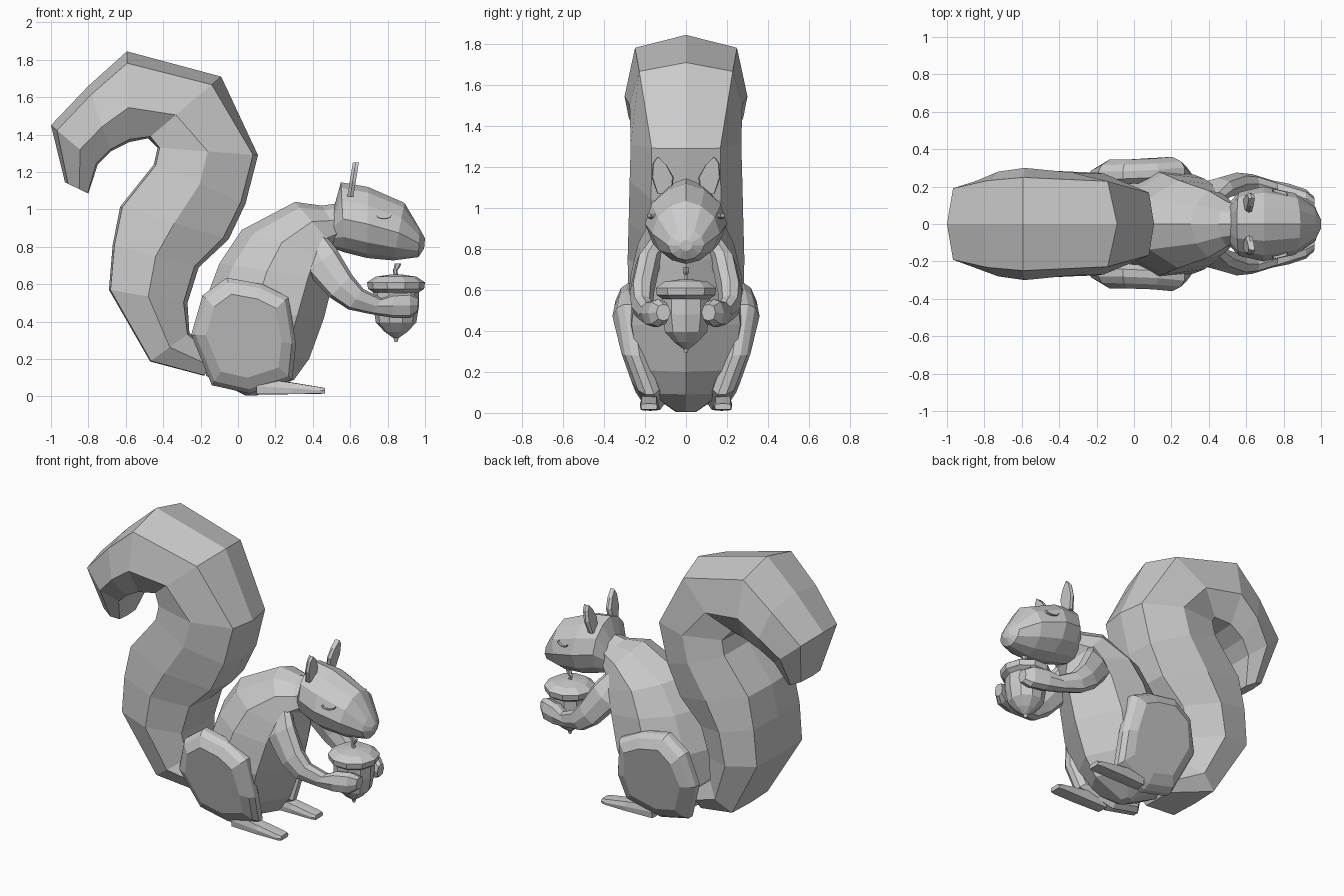
import bpy, bmesh, math

def finish(name, bm):
    bmesh.ops.remove_doubles(bm, verts=bm.verts[:], dist=0.0005)
    bmesh.ops.recalc_face_normals(bm, faces=bm.faces[:])
    me = bpy.data.meshes.new(name)
    bm.to_mesh(me)
    bm.free()
    ob = bpy.data.objects.new(name, me)
    bpy.context.collection.objects.link(ob)
    return ob

def skin(name, rings):
    """Join closed rings of points with quads and cap both ends."""
    bm = bmesh.new()
    vs = [[bm.verts.new(p) for p in r] for r in rings]
    n = len(vs[0])
    for a, b in zip(vs, vs[1:]):
        for i in range(n):
            j = (i + 1) % n
            bm.faces.new((a[i], a[j], b[j], b[i]))
    bm.faces.new(vs[0])
    bm.faces.new(vs[-1][::-1])
    return finish(name, bm)

def loft(name, rings, profile, side=1, later=None, switch=99):
    """Ring = (ax, az, bx, bz, half width, y centre); profile = (t from a to b, width).
    From ring number 'switch' on the profile 'later' is used."""
    out = []
    for k, (ax, az, bx, bz, hw, yc) in enumerate(rings):
        p = later if k >= switch else profile
        out.append([(ax + (bx - ax) * t, side * (yc + w * hw), az + (bz - az) * t)
                    for t, w in p + [(t, -w) for t, w in p[-2:0:-1]]])
    return skin(name, out)

def lerp(table, z):
    for (z0, y0), (z1, y1) in zip(table, table[1:]):
        if z <= z1:
            return y0 + (y1 - y0) * (z - z0) / (z1 - z0)
    return table[-1][1]

# Bushy tail: outer edge, inner edge, half width
loft("tail", [
    (-.12, .22, -.18, .11, .12, 0),
    (-.26, .34, -.47, .187, .22, 0),
    (-.27, .50, -.69, .57, .28, 0),
    (-.21, .69, -.67, .81, .285, 0),
    (-.05, .84, -.63, 1.015, .28, 0),
    (.04, 1.03, -.45, 1.24, .275, 0),
    (.107, 1.29, -.43, 1.33, .27, 0),
    (-.09, 1.71, -.48, 1.38, .275, 0),
    (-.594, 1.845, -.58, 1.36, .30, 0),
    (-.80, 1.66, -.68, 1.31, .28, 0),
    (-1.0, 1.45, -.75, 1.24, .23, 0),
    (-.925, 1.145, -.80, 1.085, .12, 0),
], [(0, 0), (.05, .62), (.5, 1), (.98, .84), (1, 0)],
    later=[(0, 0), (.13, .83), (.62, 1), (.97, .7), (1, 0)], switch=7)

# Body: back edge, front edge, half width
loft("body", [
    (.04, .005, .10, .005, .05, 0),
    (-.17, .11, .30, .09, .19, 0),
    (-.20, .24, .38, .20, .255, 0),
    (-.19, .47, .46, .42, .295, 0),
    (-.10, .71, .51, .62, .27, 0),
    (.02, .89, .53, .73, .235, 0),
    (.305, 1.04, .52, .79, .18, 0),
    (.45, 1.02, .56, .83, .12, 0),
    (.58, 1.04, .62, .86, .09, 0),
], [(0, 0), (.12, .58), (.42, 1), (.78, .9), (1, 0)])

# Head: top edge, bottom edge, half width
loft("head", [
    (.51, 1.0, .485, .80, .10, 0),
    (.55, 1.145, .57, .77, .17, 0),
    (.695, 1.12, .69, .74, .20, 0),
    (.89, 1.035, .83, .727, .165, 0),
    (.97, .90, .965, .745, .09, 0),
    (1.0, .845, .995, .79, .03, 0),
], [(0, 0), (.08, .45), (.26, .84), (.52, 1), (.78, .8), (.94, .42), (1, 0)])

box = [(0, 0), (.1, .7), (.5, 1), (.9, .7), (1, 0)]
thigh_outline = [(-.06, .635), (.13, .60), (.27, .53), (.31, .28), (.29, .09),
                 (.06, .015), (-.14, .06), (-.25, .33), (-.19, .54)]
thigh_y = [(0, .205), (.2, .285), (.44, .365), (.65, .325)]

for s, tag in ((1, "left"), (-1, "right")):
    # Arm and paw
    loft("arm_" + tag, [
        (.46, .87, .36, .76, .05, .13),
        (.53, .785, .36, .67, .06, .185),
        (.61, .65, .49, .53, .06, .215),
        (.67, .575, .59, .465, .052, .215),
        (.77, .525, .71, .44, .048, .185),
        (.83, .55, .83, .42, .055, .16),
        (.92, .555, .92, .42, .05, .135),
        (.965, .53, .96, .45, .035, .11),
    ], box, s)

    # Flattened thigh leaning inward towards the foot
    rings = []
    for scale, inset in ((.9, .12), (1, .085), (1, .045), (.92, .015), (.72, 0)):
        ring = []
        for x, z in thigh_outline:
            px, pz = .03 + (x - .03) * scale, .32 + (z - .32) * scale
            ring.append((px, s * (lerp(thigh_y, pz) - inset - .15 * max(0, -.05 - px)), pz))
        rings.append(ring)
    skin("thigh_" + tag, rings)

    # Foot
    loft("foot_" + tag, [
        (.10, .10, .10, .01, .04, .175),
        (.29, .075, .29, .012, .045, .18),
        (.44, .05, .44, .014, .045, .18),
        (.465, .045, .465, .016, .04, .18),
    ], [(0, 0), (.03, .8), (.5, 1), (.97, .9), (1, 0)], s)

    # Ear: leaf-shaped plate
    leaf = [(.07, 1.07), (.06, 1.15), (.095, 1.21), (.14, 1.25), (.162, 1.22),
            (.168, 1.15), (.14, 1.07)]
    skin("ear_" + tag, [[(.585 + (z - 1.07) * .16 + dx, s * (.115 + (y - .115) * k), z)
                         for y, z in leaf]
                        for dx, k in ((0, .75), (.015, 1), (.032, .9))])

    # Closed eye: thin curved lid
    rings = []
    for i in range(7):
        a = math.pi * (1 + i / 6)
        cx, cz = .78 + .04 * math.cos(a), .968 + .018 * math.sin(a)
        cy = .173 - (cx - .785) * .25
        rings.append([(cx, s * (cy + dy), cz + dz)
                      for dy, dz in ((-.02, -.003), (.005, -.003), (.005, .003), (-.02, .003))])
    skin("eyelid_" + tag, rings)

def turned(name, profile, sides=10, x=.845):
    """Profile = (radius, z, x shift)."""
    return skin(name, [[(x + dx + r * math.cos(2 * math.pi * i / sides),
                         r * math.sin(2 * math.pi * i / sides), z) for i in range(sides)]
                       for r, z, dx in profile])

# Acorn
turned("acorn_nut", [(.008, .292, 0), (.014, .312, 0), (.06, .345, 0), (.108, .395, 0),
                     (.122, .48, 0), (.122, .57, 0)])
turned("acorn_cap", [(.12, .555, 0), (.15, .575, 0), (.155, .61, 0), (.11, .64, 0), (.03, .652, 0)])
turned("acorn_stem", [(.012, .64, 0), (.012, .675, -.005), (.016, .69, .005), (.018, .71, .01)], 6)
